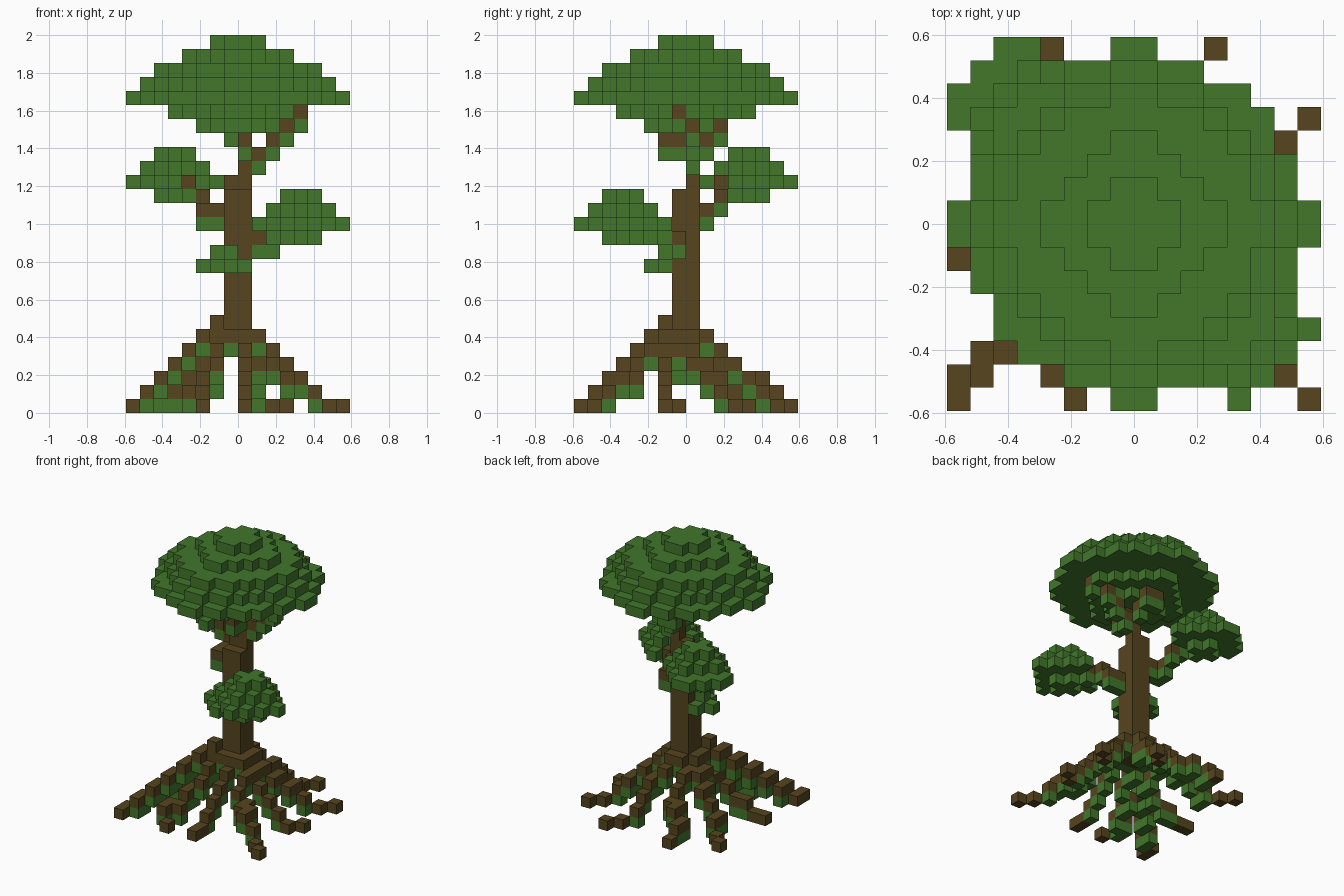
import bpy
import bmesh
from mathutils import Vector

cube = bpy.data.objects.get("Cube")
if cube:
    bpy.data.objects.remove(cube, do_unlink=True)

SIZE = 2 / 27  # edge of one block; the tree is 27 blocks tall


def material(name, colour):
    mat = bpy.data.materials.new(name)
    mat.use_nodes = True
    mat.diffuse_color = colour
    mat.node_tree.nodes["Principled BSDF"].inputs["Base Color"].default_value = colour
    return mat


green = material("leaf green", (0.054, 0.184, 0.024, 1))
brown = material("bark brown", (0.092, 0.058, 0.013, 1))

cells = {}  # block position -> part name


def put(part, *positions):
    for p in positions:
        cells.setdefault(tuple(p), part)


def disc(part, cx, cy, z, radius):
    """Flat round layer of blocks with small nubs on its four sides."""
    for x in range(-8, 8):
        for y in range(-8, 8):
            dx, dy = abs(x + 0.5 - cx), abs(y + 0.5 - cy)
            nub = min(dx, dy) < 1 and max(dx, dy) < radius
            if nub or dx * dx + dy * dy < (radius - 0.72) ** 2:
                put(part, (x, y, z))


def line(a, b):
    """Grid steps from a to b, without a itself."""
    n = max(abs(b[0] - a[0]), abs(b[1] - a[1]))
    return [(round(a[0] + (b[0] - a[0]) * i / n),
             round(a[1] + (b[1] - a[1]) * i / n)) for i in range(1, n + 1)]


# Trunk
for z in range(4, 16):
    put("trunk", *[(x, y, z) for x in (-1, 0) for y in (-1, 0)])
put("trunk", (-1, 0, 16), (0, 0, 16), (0, 0, 17), (0, 0, 18))

# Branches
branches = [
    [(1, 0, 18), (2, 0, 19), (3, 0, 20), (4, -1, 21)],
    [(0, 1, 19), (-1, 2, 20), (0, 2, 20)],
    [(0, -1, 19), (0, -2, 19)],
    [(-2, 0, 14), (-3, 0, 14), (-3, 1, 14), (-3, 2, 15), (-4, 2, 16)],
    [(1, -1, 12), (2, -1, 12), (2, -2, 13), (3, -3, 13)],
]
for path in branches:
    put("branches", *path)

# Roots: start height, fall-off power, waypoints on the ground plan
roots = [
    (6, 1.3, [(-2, -2), (-7, -7), (-8, -7), (-8, -8)]),
    (5, 2.0, [(-2, -1), (-4, -2), (-8, -2)]),
    (5, 1.4, [(-2, 0), (-8, 5)]),
    (5, 1.0, [(-1, 1), (-4, 7)]),
    (5, 1.3, [(0, 1), (1, 3), (1, 5), (3, 7)]),
    (5, 1.6, [(1, 0), (5, 2), (7, 4)]),
    (5, 1.3, [(1, -1), (3, -2), (6, -2), (7, -1)]),
    (5, 1.4, [(1, -2), (4, -6), (6, -7), (7, -8)]),
    (5, 1.3, [(0, -2), (0, -8)]),
    (5, 1.2, [(-1, -2), (-4, -7), (-3, -8)]),
]
for height, power, points in roots:
    plan = [points[0]]
    for a, b in zip(points, points[1:]):
        plan += line(a, b)
    last = plan[0]
    for i, (x, y) in enumerate(plan):
        z = round(height * (1 - i / (len(plan) - 1)) ** power)
        put("roots", (x, y, z))
        # Close the corner of a diagonal step, except at the tip
        if z > 0 and x != last[0] and y != last[1]:
            put("roots", (x, last[1], z))
        last = (x, y)
put("roots", (-2, -2, 5))

# Moss hangs one block under every branch and root
for (x, y, z), part in list(cells.items()):
    if part in ("branches", "roots") and z > 0:
        put("moss", (x, y, z - 1))

# Main canopy, from the underside up
for z, radius in enumerate((3, 5, 8, 7, 6, 4, 2), start=20):
    disc("canopy", 0, 0, z, radius)

# Side leaf clusters
for part, cx, cy, base in (("upper_leaf_cluster", -4.5, 4.5, 15),
                           ("lower_leaf_cluster", 4.5, -4.5, 12)):
    for z, radius in enumerate((1.5, 3.5, 2.5, 1.5), start=base):
        disc(part, cx, cy, z, radius)
put("upper_leaf_cluster", (-8, 5, 16), (-7, 6, 16), (-6, 7, 16))

# Small leaf tuft against the trunk
put("trunk_leaf_tuft", (-3, -1, 10), (-2, -1, 10), (-2, 0, 10), (-2, -2, 10),
    (-1, -2, 10), (0, -2, 10), (-1, -3, 10), (-2, -1, 11), (-1, -2, 11))


def build(part):
    """Mesh of the part's blocks, keeping only the outer faces."""
    bm = bmesh.new()
    for cell in [c for c, name in cells.items() if name == part]:
        centre = Vector(cell) + Vector((0.5, 0.5, 0.5))
        for axis in range(3):
            for sign in (-1, 1):
                n = Vector((0, 0, 0))
                n[axis] = sign
                if tuple(int(a + b) for a, b in zip(cell, n)) in cells:
                    continue
                u = Vector((0, 0, 0))
                u[(axis + 1) % 3] = 0.5
                v = n.cross(u)
                mid = centre + n * 0.5
                bm.faces.new([bm.verts.new((mid + d) * SIZE)
                              for d in (-u - v, u - v, u + v, v - u)])
    bmesh.ops.remove_doubles(bm, verts=bm.verts, dist=SIZE / 100)
    mesh = bpy.data.meshes.new(part)
    bm.to_mesh(mesh)
    bm.free()
    mesh.materials.append(brown if part in ("trunk", "branches", "roots") else green)
    bpy.context.collection.objects.link(bpy.data.objects.new(part, mesh))


for part in sorted(set(cells.values())):
    build(part)
